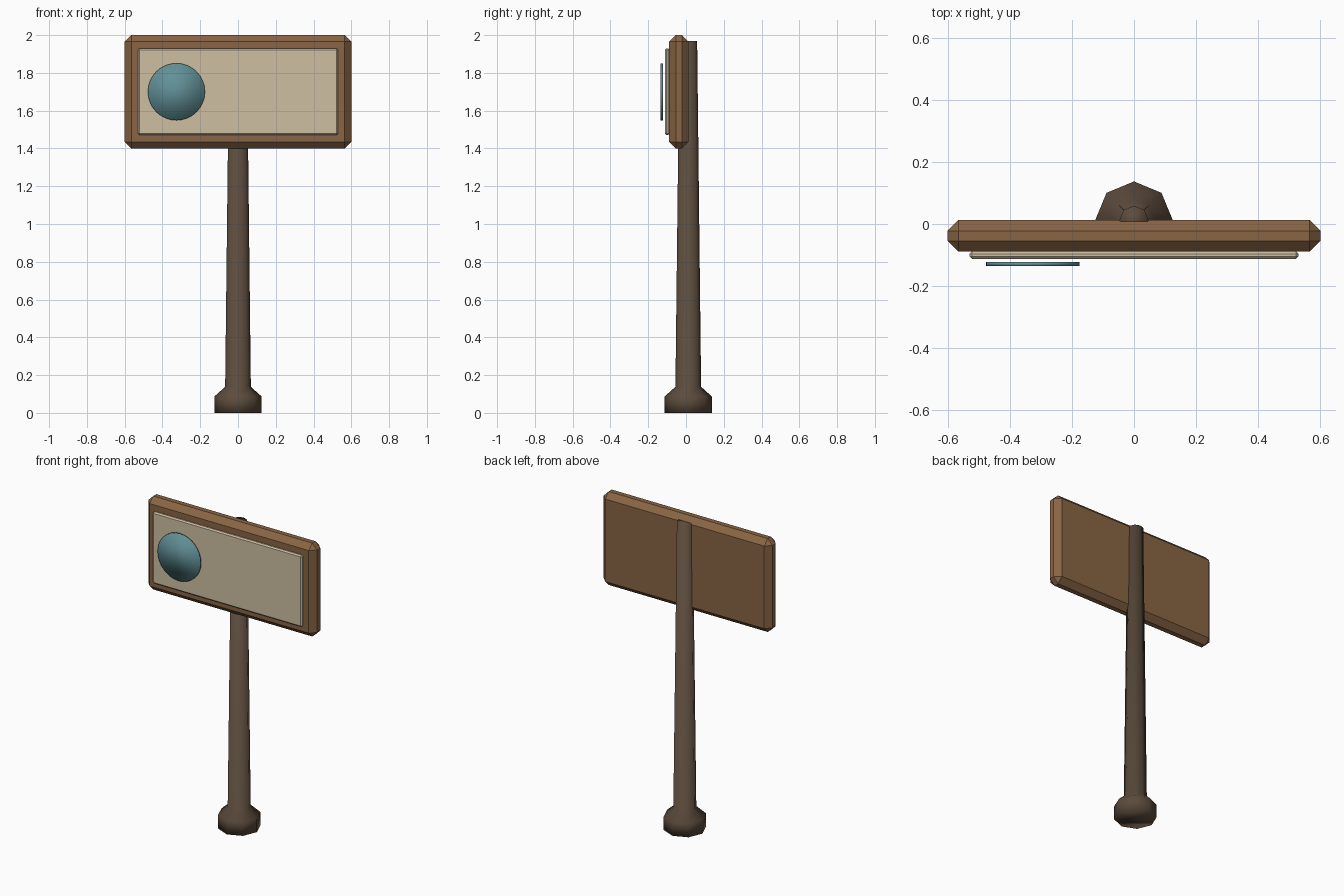
import bpy
import bmesh
import math
from mathutils import Matrix

if "Cube" in bpy.data.objects:
    bpy.data.objects.remove(bpy.data.objects["Cube"], do_unlink=True)


def material(name, rgb):
    mat = bpy.data.materials.new(name)
    mat.use_nodes = True
    mat.diffuse_color = (*rgb, 1)
    mat.node_tree.nodes["Principled BSDF"].inputs["Base Color"].default_value = (*rgb, 1)
    return mat


def finish(name, bm, mat, smooth=False):
    bmesh.ops.recalc_face_normals(bm, faces=bm.faces[:])
    for face in bm.faces:
        face.smooth = smooth
    mesh = bpy.data.meshes.new(name)
    bm.to_mesh(mesh)
    bm.free()
    mesh.materials.append(mat)
    obj = bpy.data.objects.new(name, mesh)
    bpy.context.collection.objects.link(obj)
    return obj


def bevelled_box(name, size, centre, bevel, mat):
    bm = bmesh.new()
    bmesh.ops.create_cube(bm, size=1)
    bmesh.ops.scale(bm, vec=size, verts=bm.verts[:])
    bmesh.ops.bevel(bm, geom=bm.edges[:], offset=bevel, segments=1, affect='EDGES')
    obj = finish(name, bm, mat)
    obj.location = centre
    return obj


dark_wood = material("dark wood", (0.105, 0.07, 0.045))
brown_wood = material("brown wood", (0.25, 0.13, 0.058))
cream = material("cream", (0.62, 0.52, 0.36))
teal = material("teal", (0.12, 0.28, 0.31))

# Tapered eight-sided post with a flared foot
SIDES = 8
bm = bmesh.new()
rings = []
for radius, z in [(0.125, 0), (0.125, 0.087), (0.068, 0.138), (0.047, 1.97)]:
    rings.append([bm.verts.new((radius * math.cos(math.tau * i / SIDES),
                                radius * math.sin(math.tau * i / SIDES), z))
                  for i in range(SIDES)])
for low, high in zip(rings, rings[1:]):
    for i in range(SIDES):
        j = (i + 1) % SIDES
        bm.faces.new((low[i], low[j], high[j], high[i]))
bm.faces.new(rings[0])
bm.faces.new(rings[-1])
post = finish("post", bm, dark_wood, smooth=True)
post.location.y = 0.012

# Sign board and its raised face panel
bevelled_box("sign_board", (1.2, 0.102, 0.6), (0, -0.038, 1.7), 0.035, brown_wood)
bevelled_box("face_panel", (1.06, 0.024, 0.46), (0, -0.1, 1.7), 0.008, cream)

# Round emblem standing off the panel
bm = bmesh.new()
bmesh.ops.create_cone(bm, cap_ends=True, segments=32, radius1=0.151, radius2=0.151,
                      depth=0.012, matrix=Matrix.Rotation(math.pi / 2, 4, 'X'))
emblem = finish("round_emblem", bm, teal, smooth=True)
emblem.location = (-0.326, -0.129, 1.7)
